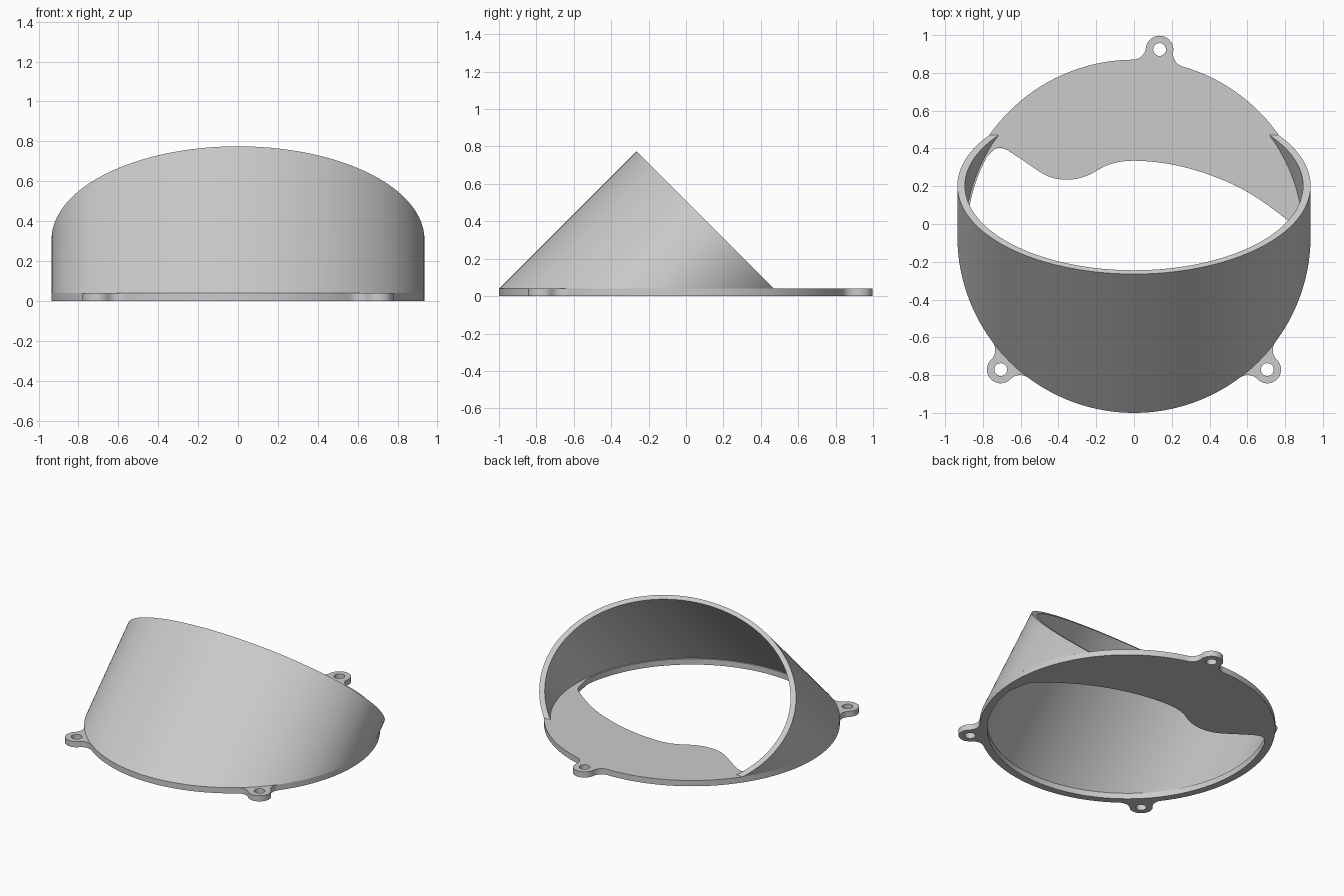
import bpy, bmesh
from math import sin, cos, pi, asin, acos, atan2, radians, hypot
from mathutils import Vector

cube = bpy.data.objects.get("Cube")
if cube:
    bpy.data.objects.remove(cube)

R, R_IN, R_HOLE = 0.935, 0.895, 0.885   # disc, tube bore, plate opening
CY, THICK, CUT = -0.065, 0.04, 0.51     # disc centre, plate height, rim plane y + z
EAR_D, EAR_R, FILLET, BOLT_R = 0.998, 0.073, 0.07, 0.034
EARS = [radians(a) for a in (-135, -45, 82.2)]

grey = bpy.data.materials.new("light_grey")
grey.use_nodes = True
COLOUR = (0.6, 0.6, 0.6, 1)
grey.diffuse_color = COLOUR
grey.node_tree.nodes["Principled BSDF"].inputs["Base Color"].default_value = COLOUR


def arc(c, r, a0, a1, n):
    return [Vector((c[0] + r * cos(a0 + (a1 - a0) * i / n),
                    c[1] + r * sin(a0 + (a1 - a0) * i / n))) for i in range(n + 1)]


def polar(r, a):
    return Vector((r * cos(a), CY + r * sin(a)))


def smooth_path(pts, n=8):
    """Catmull-Rom path through the given points."""
    p = [Vector(q) for q in pts]
    p = [2 * p[0] - p[1]] + p + [2 * p[-1] - p[-2]]
    out = []
    for a, b, c, d in zip(p, p[1:], p[2:], p[3:]):
        for i in range(n):
            t = i / n
            out.append(0.5 * (2 * b + (c - a) * t + (2 * a - 5 * b + 4 * c - d) * t * t
                              + (3 * b - a - 3 * c + d) * t ** 3))
    return out + [p[-2]]


def finish(obj):
    obj.data.materials.clear()
    obj.data.materials.append(grey)
    bpy.ops.object.select_all(action="DESELECT")
    obj.select_set(True)
    bpy.context.view_layer.objects.active = obj
    if obj.type == "CURVE":
        bpy.ops.object.convert(target="MESH")
        obj = bpy.context.object
        bm = bmesh.new()
        bm.from_mesh(obj.data)
        bmesh.ops.remove_doubles(bm, verts=bm.verts, dist=0.0001)
        bmesh.ops.recalc_face_normals(bm, faces=bm.faces)
        bm.to_mesh(obj.data)
        bm.free()
    bpy.ops.object.shade_smooth_by_angle(angle=radians(30))


# Plate outline: disc with three filleted screw ears
b, c = R + FILLET, EAR_R + FILLET
half = acos((EAR_D ** 2 + b * b - c * c) / (2 * EAR_D * b))
outline = []
for i, a in enumerate(EARS):
    ear = polar(EAR_D, a)
    f0, f1 = polar(b, a - half), polar(b, a + half)
    d0, d1 = ear - f0, ear - f1
    t0, t1 = atan2(d0.y, d0.x), atan2(d1.y, d1.x)
    s0, s1 = a - half + pi, a + half + pi

    def near(x, ref):
        return x + 2 * pi * round((ref - x) / (2 * pi))
    t0, t1 = near(t0, s0), near(t1, s1)
    outline += arc(f0, FILLET, s0, t0, 8)
    e0 = near(t0 + pi, a - pi / 2)
    e1 = near(t1 + pi, a + pi / 2)
    outline += arc(ear, EAR_R, e0, e1, 20)[1:-1]
    outline += arc(f1, FILLET, t1, s1, 8)
    nxt = EARS[(i + 1) % 3] + (2 * pi if i == 2 else 0)
    outline += arc((0, CY), R, a + half, nxt - half, 48)[1:-1]

# Plate opening: round at the front, wavy lip at the back
lip = smooth_path([(0.875, -0.15), (0.85, -0.035), (0.8, 0.03), (0.6, 0.17), (0.4, 0.26),
                   (0.2, 0.315), (0, 0.335), (-0.13, 0.315), (-0.25, 0.255), (-0.35, 0.235),
                   (-0.46, 0.255), (-0.6, 0.345), (-0.68, 0.395), (-0.73, 0.4), (-0.78, 0.355)])
start = atan2(lip[-1].y - CY, lip[-1].x)
end = atan2(lip[0].y - CY, lip[0].x) + 2 * pi
opening = lip + arc((0, CY), R_HOLE, start, end, 80)[1:-1]

curve = bpy.data.curves.new("base_plate", "CURVE")
curve.dimensions = "2D"
curve.fill_mode = "BOTH"
curve.extrude = THICK / 2
bolts = [arc(polar(EAR_D, a), BOLT_R, 0, 2 * pi, 24)[:-1] for a in EARS]
for loop in [outline, opening] + bolts:
    spline = curve.splines.new("POLY")
    spline.points.add(len(loop) - 1)
    spline.use_cyclic_u = True
    for pt, co in zip(spline.points, loop):
        pt.co = (co.x, co.y, THICK / 2, 1)
plate = bpy.data.objects.new("base_plate", curve)
bpy.context.collection.objects.link(plate)
finish(plate)

# Slanted tube: circular wall leaning back, trimmed square to its lean
N = 128
reach = CUT - THICK - CY
bm = bmesh.new()
rows = []
for i in range(N + 1):
    row = []
    for r in (R, R_IN):
        a0 = asin(reach / r)
        a = pi - a0 + (pi + 2 * a0) * i / N
        x, u = r * cos(a), r * sin(a)
        rise = max((reach - u) / 2, 0)
        row += [bm.verts.new((x, CY + u, THICK)),
                bm.verts.new((x, CY + u + rise, THICK + rise))]
    rows.append(row)
for p, q in zip(rows, rows[1:]):
    for j, k in ((0, 1), (1, 3), (3, 2), (2, 0)):
        bm.faces.new((p[j], q[j], q[k], p[k]))
bmesh.ops.remove_doubles(bm, verts=bm.verts, dist=0.0001)
bmesh.ops.recalc_face_normals(bm, faces=bm.faces)
mesh = bpy.data.meshes.new("slanted_tube")
bm.to_mesh(mesh)
bm.free()
tube = bpy.data.objects.new("slanted_tube", mesh)
bpy.context.collection.objects.link(tube)
finish(tube)
